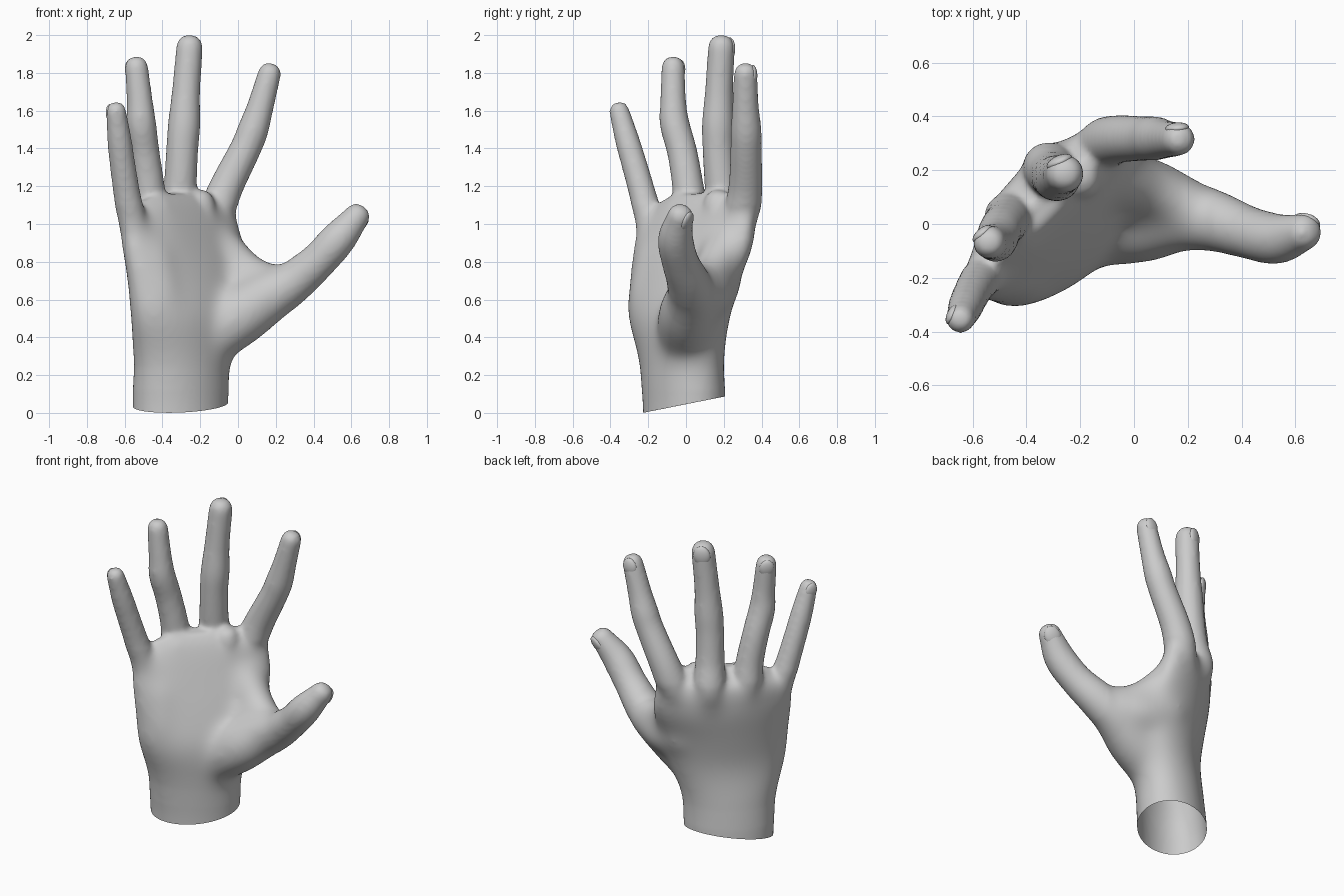
import bpy, bmesh
from math import sin, cos, pi, radians
from mathutils import Vector, Matrix

if "Cube" in bpy.data.objects:
    bpy.data.objects.remove(bpy.data.objects["Cube"])


def skin(bm, rings):
    """Join a list of vertex rings into a closed tube."""
    vs = [[bm.verts.new(p) for p in r] for r in rings]
    n = len(vs[0])
    for a, b in zip(vs, vs[1:]):
        for i in range(n):
            bm.faces.new((a[i], a[(i + 1) % n], b[(i + 1) % n], b[i]))
    bm.faces.new(vs[0][::-1])
    bm.faces.new(vs[-1])


def spline(pts, steps=5):
    """Smooth curve through rows of numbers."""
    p = [Vector(q) for q in pts]
    p = [2 * p[0] - p[1]] + p + [2 * p[-1] - p[-2]]
    out = []
    for a, b, c, d in zip(p, p[1:], p[2:], p[3:]):
        for k in range(steps):
            t = k / steps
            out.append(0.5 * (2 * b + (c - a) * t + (2 * a - 5 * b + 4 * c - d) * t * t
                              + (3 * b - a - 3 * c + d) * t ** 3))
    return out + [p[-2]]


def tube(bm, pts, sides=24):
    """Round-ended limb through (x, y, z, radius) points."""
    path = spline(pts)
    ctr = [q.xyz for q in path]
    rad = [q[3] + 0.004 for q in path]
    rings = []

    def ring(c, d, r):
        rot = Vector((0, 0, 1)).rotation_difference(d)
        rings.append([c + rot @ Vector((r * cos(2 * pi * i / sides), r * sin(2 * pi * i / sides), 0))
                      for i in range(sides)])

    last = len(ctr) - 1
    caps = [radians(a) for a in (86, 75, 60, 42, 22)]
    d0 = (ctr[1] - ctr[0]).normalized()
    d1 = (ctr[-1] - ctr[-2]).normalized()
    for a in caps:
        ring(ctr[0] - d0 * rad[0] * sin(a), d0, rad[0] * cos(a))
    for i in range(last + 1):
        ring(ctr[i], (ctr[min(i + 1, last)] - ctr[max(i - 1, 0)]).normalized(), rad[i])
    for a in reversed(caps):
        ring(ctr[-1] + d1 * rad[-1] * sin(a), d1, rad[-1] * cos(a) ** .75)
    skin(bm, rings)


fingers = {
    "index": [(-.17, .25, .92, .085), (-.115, .295, 1.06, .093), (-.06, .315, 1.2, .086), (.04, .318, 1.4, .079),
              (.08, .318, 1.5, .078), (.118, .315, 1.62, .067), (.165, .315, 1.79, .058)],
    "middle": [(-.31, .18, .92, .085), (-.318, .208, 1.05, .096), (-.305, .185, 1.22, .084), (-.295, .172, 1.4, .081),
               (-.285, .17, 1.53, .082), (-.275, .175, 1.7, .071), (-.257, .187, 1.93, .067)],
    "ring": [(-.44, .0, .9, .08), (-.462, .027, 1.03, .09), (-.472, .01, 1.2, .08), (-.495, -.02, 1.38, .076),
             (-.512, -.06, 1.53, .075), (-.52, -.068, 1.65, .065), (-.537, -.068, 1.825, .058)],
    "little": [(-.53, -.18, .85, .08), (-.555, -.19, .99, .078), (-.585, -.225, 1.14, .068), (-.612, -.275, 1.32, .064),
               (-.627, -.31, 1.44, .061), (-.645, -.352, 1.592, .05)],
    "thumb": [(-.15, .0, .4, .15), (.02, .01, .52, .158), (.17, .03, .62, .135), (.3, .01, .7, .11),
              (.42, -.03, .8, .094), (.53, -.055, .92, .09), (.625, -.032, 1.035, .066)],
}

bm = bmesh.new()

# palm and wrist: z, centre x, centre y, half width, half depth, turn, arch of the back, droop
palm = [
    (-.15, -.305, -.01, .266, .2, 30, 0, 0),
    (.05, -.305, -.01, .268, .2, 30, 0, 0),
    (.28, -.295, -.025, .288, .196, 34, .005, 0),
    (.5, -.27, -.04, .357, .186, 40, .025, 0),
    (.7, -.27, -.012, .395, .16, 42, .06, 0),
    (.9, -.285, .035, .435, .133, 45, .08, .1),
    (1.05, -.31, .05, .41, .1, 45, .08, .25),
    (1.12, -.315, .055, .37, .062, 45, .05, .35),
    (1.165, -.315, .065, .3, .025, 45, .03, .35),
]
rings = []
for z, cx, cy, a, b, deg, arch, droop in spline(palm, 4):
    t, ring = radians(deg), []
    for i in range(48):
        w = 2 * pi * i / 48
        k = arch if sin(w) > 0 else arch * .2
        u, v = a * cos(w), b * sin(w) + k * sin(w) ** 2
        ring.append((cx + u * cos(t) - v * sin(t), cy + u * sin(t) + v * cos(t), z + droop * min(u + .15, 0)))
    rings.append(ring)
skin(bm, rings)

# fingers, thumb
for pts in fingers.values():
    tube(bm, pts)
# web between thumb and index
tube(bm, [(.22, .05, .69, .085), (.06, .13, .74, .1), (-.08, .2, .86, .115)])
tube(bm, [(.25, .03, .68, .1), (.08, .1, .64, .135), (-.1, .16, .68, .13)])
# heel pad on the little-finger side
tube(bm, [(-.38, -.12, .3, .12), (-.41, -.17, .55, .135), (-.45, -.155, .8, .115)])
# soft pads between the finger roots
for pad in ((-.37, .03, 1.07), (-.2, .17, 1.1)):
    tube(bm, [(pad[0] + .02, pad[1] - .01, pad[2] - .12, .08), (*pad, .075)])

bmesh.ops.recalc_face_normals(bm, faces=bm.faces)
mesh = bpy.data.meshes.new("hand")
bm.to_mesh(mesh)
bm.free()
hand = bpy.data.objects.new("hand", mesh)
bpy.context.collection.objects.link(hand)

# fuse into one soft skin
rm = hand.modifiers.new("fuse", 'REMESH')
rm.mode, rm.voxel_size = 'VOXEL', 0.014
sm = hand.modifiers.new("soften", 'SMOOTH')
sm.factor, sm.iterations = 0.5, 9
fused = bpy.data.meshes.new_from_object(hand.evaluated_get(bpy.context.evaluated_depsgraph_get()))
hand.modifiers.clear()

bm = bmesh.new()
bm.from_mesh(fused)
# extra softening of the palm only, fading out toward fingers and thumb
for k in range(60):
    zone = [v for v in bm.verts if .12 + .002 * k < v.co.z < 1.1 - .0025 * k and v.co.x < .3 - .002 * k]
    bmesh.ops.smooth_vert(bm, verts=zone, factor=.5, use_axis_x=True, use_axis_y=True, use_axis_z=True)

# slanted open wrist
bmesh.ops.bisect_plane(bm, geom=bm.verts[:] + bm.edges[:] + bm.faces[:],
                       plane_co=(0, -.23, 0), plane_no=(0, -.2, 1), clear_inner=True)
for f in bm.faces:
    f.smooth = True
bm.to_mesh(fused)
bm.free()
hand.data = fused

# nails on the back of each fingertip
facing = {"index": (-.1, 1, 0), "middle": (-.4, .9, 0), "ring": (-.65, .75, 0),
          "little": (-.9, .4, 0), "thumb": (.5, .85, -.3)}
for name, pts in fingers.items():
    tip, prev = Vector(pts[-1]), Vector(pts[-2])
    r = tip[3]
    axis = (tip.xyz - prev.xyz).normalized()
    n = Vector(facing[name])
    n = (n - axis * n.dot(axis)).normalized()
    rot = Matrix((axis.cross(n), n, axis)).transposed().to_4x4()
    bm = bmesh.new()
    bmesh.ops.create_uvsphere(bm, u_segments=24, v_segments=12, radius=1)
    bm.transform(Matrix.Translation(tip.xyz + n * (r * .7) - axis * .005) @ rot
                 @ Matrix.Diagonal((r * .77, r * .38, r * .95, 1)))
    for f in bm.faces:
        f.smooth = True
    me = bpy.data.meshes.new(name + "_nail")
    bm.to_mesh(me)
    bm.free()
    bpy.context.collection.objects.link(bpy.data.objects.new(name + "_nail", me))
